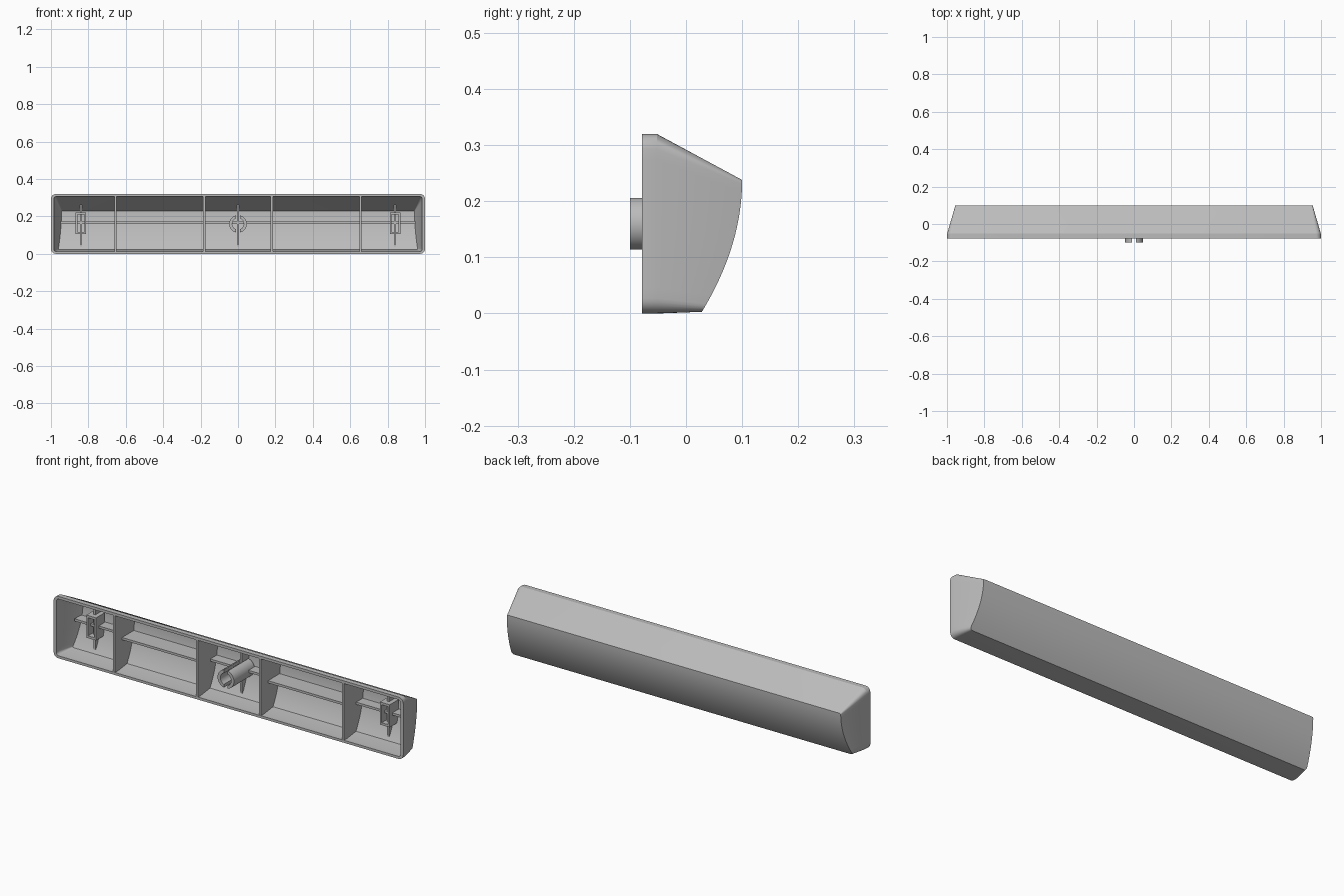
import bpy
import bmesh
from math import cos, sin, pi, sqrt

cube = bpy.data.objects.get("Cube")
if cube:
    bpy.data.objects.remove(cube)

grey = bpy.data.materials.new("light_grey_plastic")
grey.use_nodes = True
grey.diffuse_color = (0.5, 0.5, 0.5, 1)
grey.node_tree.nodes["Principled BSDF"].inputs["Base Color"].default_value = (0.5, 0.5, 0.5, 1)


def finish(name, bm):
    bmesh.ops.recalc_face_normals(bm, faces=bm.faces)
    mesh = bpy.data.meshes.new(name)
    bm.to_mesh(mesh)
    bm.free()
    mesh.materials.append(grey)
    obj = bpy.data.objects.new(name, mesh)
    bpy.context.collection.objects.link(obj)
    bpy.ops.object.select_all(action="DESELECT")
    obj.select_set(True)
    bpy.context.view_layer.objects.active = obj
    bpy.ops.object.shade_smooth_by_angle(angle=0.4)
    return obj


def bridge(bm, a, b):
    n = len(a)
    for i in range(n):
        j = (i + 1) % n
        bm.faces.new((a[i], a[j], b[j], b[i]))


def extrude_x(name, x, thickness, profile):
    """Plate with a (y, z) outline, centred on x."""
    bm = bmesh.new()
    ends = [[bm.verts.new((x + s * thickness / 2, y, z)) for y, z in profile] for s in (-1, 1)]
    bridge(bm, *ends)
    for end in ends:
        bm.faces.new(end)
    return finish(name, bm)


def rect(a0, a1, b0, b1):
    return [(a0, b0), (a1, b0), (a1, b1), (a0, b1)]


# Curved back surface and tapering ends of the key
def back_y(z):
    return 0.1 - 1.3 * max(0, 0.238 - z) ** 2


def half_width(y):
    return 1 - 0.045 * max(0, (y + 0.055) / 0.155)


def section(z0, z1, r0, r1, inset, depth):
    """Rounded section: right side upwards, then left side downwards."""
    side = []
    for i in range(7):
        a = pi / 2 * i / 6
        side.append((r0 * (1 - sin(a)), z0 + r0 * (1 - cos(a))))
    for i in range(1, 14):
        side.append((0, z0 + r0 + (z1 - r1 - z0 - r0) * i / 14))
    for i in range(7):
        a = pi / 2 * i / 6
        side.append((r1 * (1 - cos(a)), z1 - r1 * (1 - sin(a))))
    right = []
    for dx, z in side:
        y = depth(z)
        right.append((half_width(y) - inset - dx, y, z))
    return right + [(-x, y, z) for x, y, z in reversed(right)]


# Hollow key shell
bm = bmesh.new()
sections = [
    section(0.003, 0.238, 0.014, 0.007, 0, back_y),
    section(0, 0.32, 0.027, 0.027, 0, lambda z: -0.052),
    section(0, 0.32, 0.027, 0.027, 0, lambda z: -0.078),
    section(0.013, 0.306, 0.014, 0.014, 0.015, lambda z: -0.078),
    section(0.013, 0.306, 0.014, 0.014, 0.015, lambda z: -0.052),
    section(0.022, 0.23, 0.006, 0.004, 0.017, lambda z: back_y(z) - 0.019),
]
loops = [[bm.verts.new(p) for p in s] for s in sections]
for a, b in zip(loops, loops[1:]):
    bridge(bm, a, b)
for loop in (loops[0], loops[-1]):
    n = len(loop)
    for i in range(n // 2 - 1):
        bm.faces.new((loop[i], loop[i + 1], loop[n - 2 - i], loop[n - 1 - i]))
finish("key_shell", bm)

# Dividing walls
wall = [(-0.077, 0.008), (0.022, 0.008)]
for i in range(11):
    z = 0.012 + 0.222 * i / 10
    wall.append((back_y(z) - 0.01, z))
wall += [(-0.055, 0.312), (-0.077, 0.312)]
for x in (-0.655, -0.18, 0.18, 0.655):
    extrude_x("dividing_wall", x, 0.012, wall)

# Horizontal ribs, deeper in the two wide bays
extrude_x("long_rib", 0, 1.9, rect(0.022, 0.08, 0.16, 0.172))
for x in (-0.4175, 0.4175):
    extrude_x("bay_rib", x, 0.475, rect(-0.02, 0.08, 0.16, 0.172))

# Vertical fins behind the post and clips
fin = [(0.026, 0.04), (0.026, 0.264), (0.075, 0.238), (0.085, 0.2), (0.07, 0.12), (0.045, 0.06)]
for x in (-0.84, 0, 0.84):
    extrude_x("vertical_fin", x, 0.012, fin)

# Rectangular clip sockets
for x in (-0.84, 0.84):
    bm = bmesh.new()
    outer = rect(x - 0.028, x + 0.028, 0.105, 0.222)
    inner = rect(x - 0.018, x + 0.018, 0.117, 0.21)
    rings = [[bm.verts.new((px, y, pz)) for px, pz in pts]
             for pts, y in ((outer, 0.07), (outer, 0), (inner, 0), (inner, 0.07))]
    for i in range(4):
        bridge(bm, rings[i], rings[(i + 1) % 4])
    finish("clip_socket", bm)

# Round post split into two halves
for side in (-1, 1):
    bm = bmesh.new()
    rows = []
    for i in range(17):
        row = []
        for r, y in ((0.047, 0.07), (0.047, -0.1), (0.031, -0.1), (0.031, 0.07)):
            gap = 0.011
            h = sqrt(r * r - gap * gap)
            limit = pi / 2 - gap / r if h > 0 else 0
            a = limit * (i / 8 - 1)
            row.append(bm.verts.new((side * r * cos(a), y, 0.16 + r * sin(a))))
        rows.append(row)
    for a, b in zip(rows, rows[1:]):
        bridge(bm, a, b)
    bm.faces.new(rows[0])
    bm.faces.new(rows[-1])
    finish("post_half", bm)
